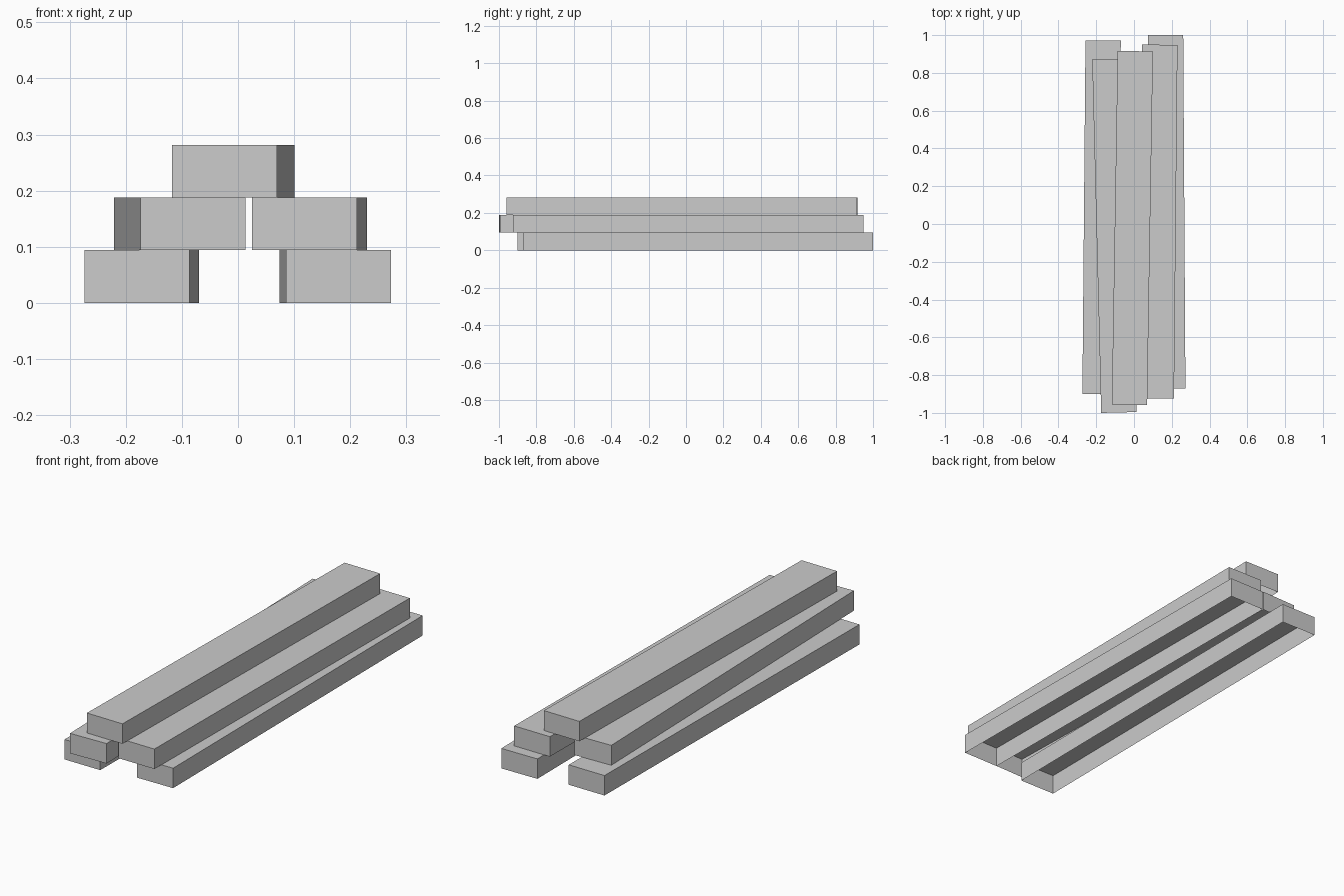
import bpy
import bmesh
import math

cube = bpy.data.objects.get("Cube")
if cube:
    bpy.data.objects.remove(cube, do_unlink=True)

WIDTH, LENGTH, HEIGHT = 0.187, 1.872, 0.0938

# Plain grey finish shared by every beam
grey = bpy.data.materials.new("plain grey")
grey.use_nodes = True
colour = (0.6, 0.6, 0.6, 1)
grey.diffuse_color = colour
grey.node_tree.nodes["Principled BSDF"].inputs["Base Color"].default_value = colour


def beam(name, x, y, layer, turn):
    """Add one open-bottomed beam on a layer, turned about z in degrees."""
    mesh = bpy.data.meshes.new(name)
    bm = bmesh.new()
    bmesh.ops.create_cube(bm, size=1)
    bmesh.ops.scale(bm, vec=(WIDTH, LENGTH, HEIGHT), verts=bm.verts)
    bm.normal_update()
    underside = [f for f in bm.faces if f.normal.z < -0.5]
    bmesh.ops.delete(bm, geom=underside, context="FACES_ONLY")
    bm.to_mesh(mesh)
    bm.free()
    mesh.materials.append(grey)
    obj = bpy.data.objects.new(name, mesh)
    obj.location = (x, y, (layer + 0.5) * HEIGHT)
    obj.rotation_euler.z = math.radians(turn)
    bpy.context.collection.objects.link(obj)


# Loose pyramid stack: two beams, two beams, one on top
beam("bottom_left_side_beam", 0.173, 0.064, 0, 0.36)
beam("bottom_right_side_beam", -0.1715, 0.036, 0, -0.5)
beam("middle_left_side_beam", 0.1275, 0.013, 1, -0.57)
beam("middle_right_side_beam", -0.104, -0.062, 1, 1.46)
beam("top_beam", -0.0085, -0.021, 2, -0.94)
